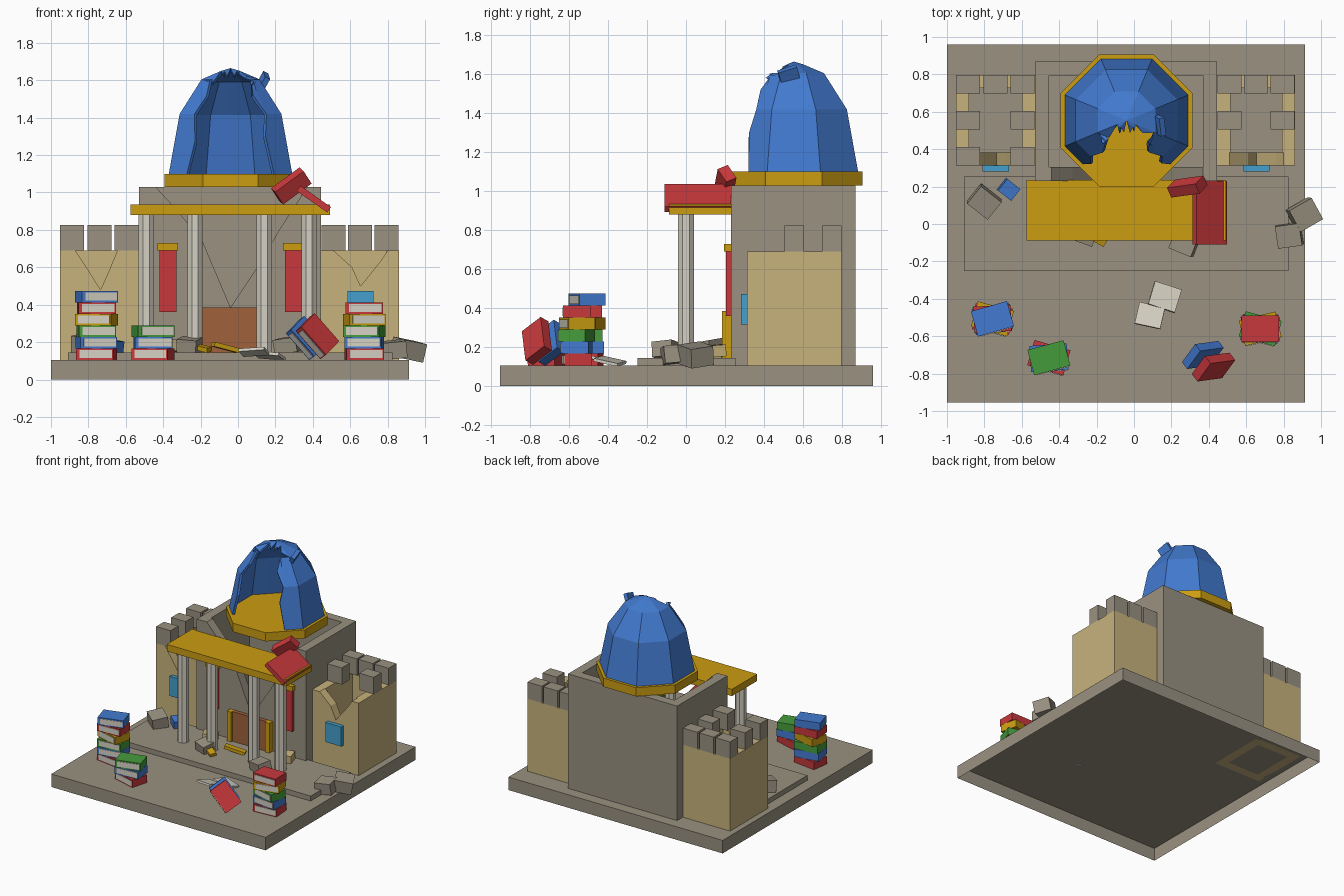
import bpy, bmesh, math, random
from mathutils import Matrix, Vector

cube = bpy.data.objects.get("Cube")
if cube:
    bpy.data.objects.remove(cube)
random.seed(4)


def material(name, *rgb):
    m = bpy.data.materials.new(name)
    m.use_nodes = True
    m.diffuse_color = (*rgb, 1)
    m.node_tree.nodes["Principled BSDF"].inputs["Base Color"].default_value = (*rgb, 1)
    return m


STONE = material("grey stone", .32, .285, .22)
GOLD = material("gold", .60, .34, .006)
BLUE = material("blue", .055, .195, .63)
RED = material("red", .58, .04, .045)
GREEN = material("green", .06, .33, .045)
SAND = material("sandstone", .58, .45, .205)
PALE = material("pale paper", .66, .63, .54)
WOOD = material("brown wood", .35, .12, .045)
GLASS = material("window blue", .06, .35, .61)


def finish(name, bm, *mats):
    bmesh.ops.recalc_face_normals(bm, faces=bm.faces)
    me = bpy.data.meshes.new(name)
    bm.to_mesh(me)
    bm.free()
    ob = bpy.data.objects.new(name, me)
    bpy.context.collection.objects.link(ob)
    for m in mats:
        me.materials.append(m)
    return ob


def add_block(bm, centre, size, rot=None, index=0):
    mat = Matrix.Translation(centre) @ (rot or Matrix()) @ Matrix.Diagonal((*size, 1))
    verts = bmesh.ops.create_cube(bm, size=1, matrix=mat)["verts"]
    for f in {f for v in verts for f in v.link_faces}:
        f.material_index = index


def box(name, mat, x, y, z):
    bm = bmesh.new()
    lo, hi = Vector((x[0], y[0], z[0])), Vector((x[1], y[1], z[1]))
    add_block(bm, (lo + hi) / 2, hi - lo)
    return finish(name, bm, mat)


def turn(rx=0, ry=0, rz=0):
    return (Matrix.Rotation(math.radians(rz), 4, 'Z') @ Matrix.Rotation(math.radians(ry), 4, 'Y')
            @ Matrix.Rotation(math.radians(rx), 4, 'X'))


def block(name, mat, centre, size, rx=0, ry=0, rz=0):
    bm = bmesh.new()
    add_block(bm, centre, size, turn(rx, ry, rz))
    return finish(name, bm, mat)


def wall_panel(name, mat, outline, y0, y1):
    """Extrude an x-z outline from y0 to y1."""
    bm = bmesh.new()
    face = bm.faces.new([bm.verts.new((x, y0, z)) for x, z in outline])
    new = bmesh.ops.extrude_face_region(bm, geom=[face])["geom"]
    bmesh.ops.translate(bm, vec=(0, y1 - y0, 0), verts=[g for g in new if isinstance(g, bmesh.types.BMVert)])
    return finish(name, bm, mat)


def cylinder(name, mat, centre, r, depth, sides, spin=0):
    bm = bmesh.new()
    bmesh.ops.create_cone(bm, cap_ends=True, segments=sides, radius1=r, radius2=r, depth=depth,
                          matrix=Matrix.Translation(centre) @ turn(rz=spin))
    return finish(name, bm, mat)


# Ground plinth, open underneath, and the low terrace
FLOOR, CX = .105, -.04
plinth = box("plinth", STONE, (-1, .915), (-.955, .96), (0, FLOOR))
bm = bmesh.new()
bm.from_mesh(plinth.data)
bmesh.ops.delete(bm, geom=[f for f in bm.faces if f.calc_center_median().z < .01], context='FACES_ONLY')
bm.to_mesh(plinth.data)
bm.free()
box("terrace", STONE, (-.91, .825), (-.25, .255), (FLOOR, .145))

# Roofless hall with a broken front wall
HALL_L, HALL_R, TOP = -.53, .445, 1.03
box("hall_back_wall", STONE, (HALL_L, HALL_R), (.795, .87), (FLOOR, TOP))
box("hall_right_wall", STONE, (HALL_L, HALL_L + .075), (.23, .795), (FLOOR, TOP))
box("hall_left_wall", STONE, (HALL_R - .075, HALL_R), (.23, .795), (FLOOR, TOP))
wall_panel("hall_front_wall", STONE,
           [(-.455, FLOOR), (-.455, TOP), (-.44, TOP), (-.33, .91), (-.19, .74), (CX, .385),
            (.13, .64), (.22, .8), (.37, TOP), (.37, FLOOR)], .23, .305)

# Door and its posts
box("door", WOOD, (CX - .15, CX + .15), (.2, .235), (.145, .385))
for s in (-1, 1):
    box("door_post", GOLD, sorted((CX + s * .15, CX + s * .19)), (.185, .235), (.145, .385))

# Portico: columns, lintel, banners
for x in (-.49, -.23, .14, .38):
    cylinder("column", PALE, (x, 0, .51), .044, .75, 8, 22.5)
box("lintel", GOLD, (-.575, .493), (-.088, .235), (.88, .935))
for s in (-1, 1):
    x = CX + s * .335
    box("banner", RED, (x - .045, x + .045), (.205, .232), (.36, .69))
    box("banner_rail", GOLD, (x - .055, x + .055), (.195, .232), (.69, .73))


# Two hollow sandstone towers with a cracked front and battlements
def tower(x0, x1, crack, front_corners):
    w, y0, y1, top = .07, .313, .797, .69
    box("tower_back", SAND, (x0, x1), (y1 - w, y1), (FLOOR, top))
    for a in (x0, x1 - w):
        box("tower_side", SAND, (a, a + w), (y0 + w, y1 - w), (FLOOR, top))
    wall_panel("tower_front", SAND, [(x0, FLOOR), (x0, top), *crack, (x1, top), (x1, FLOOR)], y0, y0 + w)
    mid = (x0 + x1) / 2
    for row, yc in enumerate((y0 + .05, (y0 + y1) / 2, y1 - .05)):
        for x in (x0 + .065, mid, x1 - .065):
            if (x == mid and row < 2) or (row == 0 and not front_corners):
                continue
            box("merlon", STONE, (x - .064, x + .064), (yc - .05, yc + .05), (top, .825))
    box("tower_window", GLASS, (mid - .068, mid + .072), (.282, y0 + .002), (.315, .473))


tower(-.952, -.53, [(-.87, .69), (-.81, .6), (-.735, .48), (-.69, .58), (-.645, .69)], True)
tower(.445, .86, [(.51, .69), (.61, .6), (.655, .5), (.76, .63), (.8, .69)], False)

# Dome drum
CY = .553
cylinder("dome_ring", GOLD, (CX, CY, 1.065), .352 / math.cos(math.pi / 8), .07, 8, 22.5)

# Shattered octagonal dome shell, open to the front
PROFILE = [(.33, 1.1), (.272, 1.42), (.155, 1.605), (.05, 1.65)]
MISSING = [2, 2, 3, 2]
bm = bmesh.new()
rings = []
for r, z in PROFILE:
    ring = []
    for i in range(16):
        k = r if i % 2 == 0 else r / math.cos(math.pi / 8)
        a = -math.pi / 2 + i * math.pi / 8
        ring.append(bm.verts.new((CX + k * math.cos(a), CY + k * math.sin(a), z)))
    rings.append(ring)
apex = bm.verts.new((CX, CY, 1.665))
for j, gap in enumerate(MISSING):
    for i in range(gap, 16 - gap):
        n = (i + 1) % 16
        if j < 3:
            bm.faces.new((rings[j][i], rings[j][n], rings[j + 1][n], rings[j + 1][i]))
        else:
            bm.faces.new((rings[j][i], rings[j][n], apex))
# jagged shards along the broken edge
target = Vector((CX, CY - .25, 1.35))
for e in [e for e in bm.edges if len(e.link_faces) == 1]:
    if max(v.co.z for v in e.verts) < 1.11:
        continue
    a, b = e.verts
    mid = a.co.lerp(b.co, random.uniform(.35, .65))
    tip = bm.verts.new(mid + (target - mid).normalized() * random.uniform(.02, .06) + Vector((0, -.015, .01)))
    bm.faces.new((a, b, tip))
bmesh.ops.delete(bm, geom=[v for v in bm.verts if not v.link_faces], context='VERTS')
dome = finish("broken_dome", bm, BLUE)
shell = dome.modifiers.new("thickness", 'SOLIDIFY')
shell.thickness = .018
shell.offset = -1
block("dome_shard", BLUE, (.13, .53, 1.585), (.03, .1, .1), 20, 25, 15)


# Books: coloured cover block with a pale page edge
def book(name, cover, centre, rot, size=(.2, .14, .061)):
    bm = bmesh.new()
    add_block(bm, centre, size, rot)
    pages = Vector(centre) + rot @ Vector((.006, -size[1] / 2, 0))
    add_block(bm, pages, (size[0] - .025, .008, size[2] - .018), rot, 1)
    return finish(name, bm, cover, PALE)


def stack(x, y, covers, angles):
    for i, (cover, a) in enumerate(zip(covers, angles)):
        book("stacked_book", cover, (x, y, FLOOR + .031 + i * .0615), turn(rz=a))


stack(-.757, -.507, (RED, BLUE, GREEN, GOLD, RED, BLUE), (-8, 10, 5, -15, 3, 16))
stack(-.455, -.715, (RED, BLUE, GREEN), (-16, 4, 15))
stack(.675, -.56, (RED, BLUE, GREEN, GOLD, RED), (4, -6, -15, 14, 0))
lean = turn(66, 0, 38) @ turn(rz=-55)
book("leaning_book", RED, (.425, -.765, .232), lean, (.2, .14, .055))
book("leaning_book", BLUE, (.368, -.7, .222), lean, (.19, .14, .05))

# Fallen open pages
block("open_page", PALE, (.165, -.39, .128), (.15, .13, .016), -12, 5, -18)
block("open_page", PALE, (.085, -.49, .148), (.14, .12, .016), -14, -4, -12)

# Red volume slumped over the lintel corner
block("slumped_cover", RED, (.405, .06, .965), (.2, .34, .035), 0, 35, 0)
block("slumped_cover", RED, (.285, .2, 1.035), (.19, .06, .09), 25, -36, 8)

# Rubble: material, centre, size, rotation
RUBBLE = [
    (STONE, (.91, .05, .16), (.14, .13, .1), 8, 10, 30),
    (STONE, (.83, -.06, .16), (.13, .12, .09), 5, -6, 8),
    (STONE, (-.8, .12, .19), (.14, .12, .09), 8, 6, -38),
    (BLUE, (-.67, .185, .18), (.09, .08, .06), 0, 8, -38),
    (STONE, (-.26, -.05, .18), (.11, .1, .08), 10, 5, -20),
    (GOLD, (-.22, -.06, .175), (.16, .05, .025), 8, 12, -30),
    (GOLD, (-.06, .05, .17), (.16, .05, .025), 0, 14, 20),
    (STONE, (.27, -.1, .185), (.13, .11, .08), 6, -8, -22),
    (SAND, (-.33, .12, .18), (.11, .09, .06), 0, 6, 25),
    (SAND, (.33, .15, .18), (.1, .09, .06), 4, 0, 15),
]
for mat, centre, size, rx, ry, rz in RUBBLE:
    block("rubble_block", mat, centre, size, rx, ry, rz)
